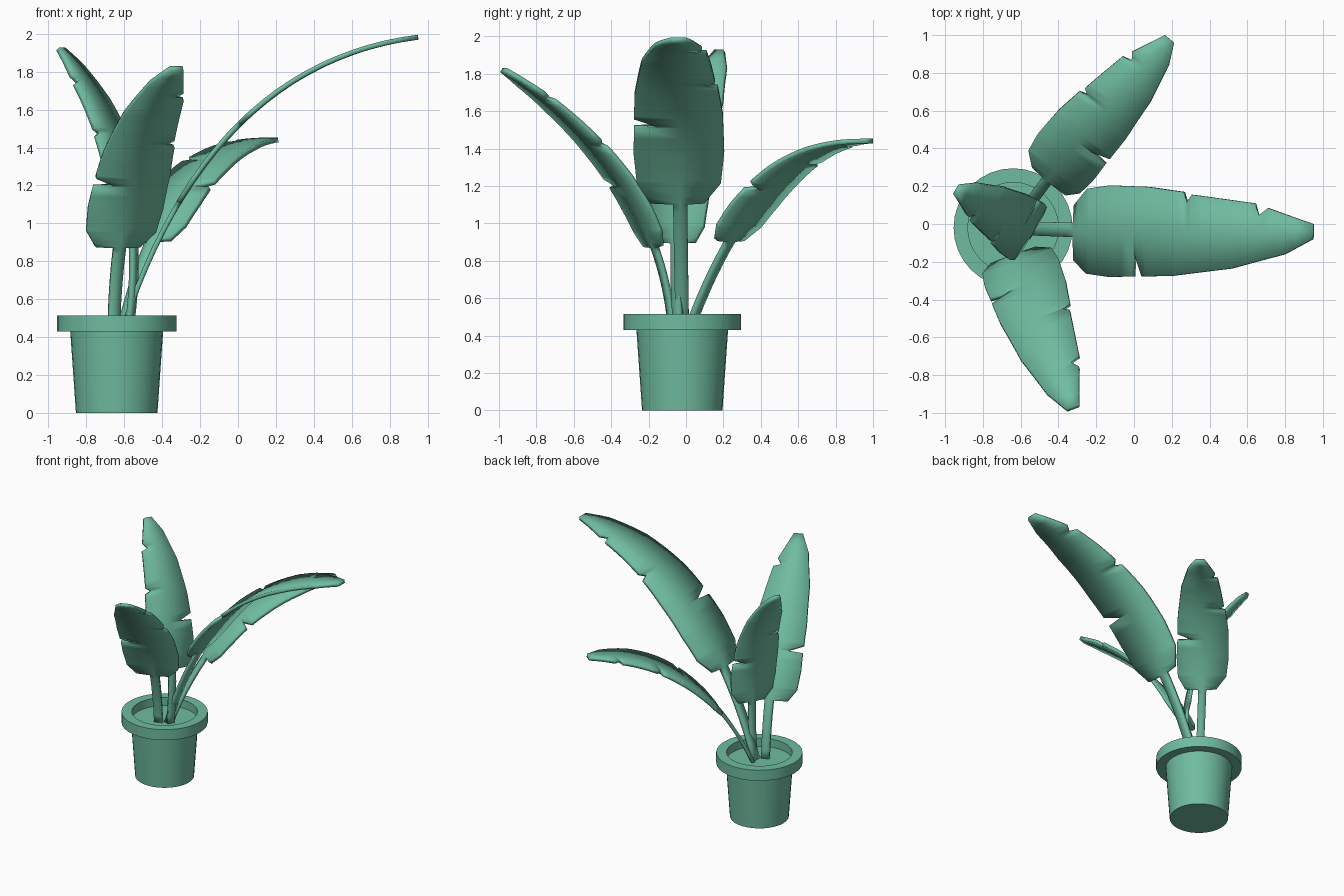
import bpy, bmesh, math
from mathutils import Vector

if "Cube" in bpy.data.objects:
    bpy.data.objects.remove(bpy.data.objects["Cube"])

green = bpy.data.materials.new("green")
green.diffuse_color = (0.16, 0.50, 0.35, 1)
green.use_nodes = True
green.node_tree.nodes["Principled BSDF"].inputs["Base Color"].default_value = green.diffuse_color


def make_object(name, bm):
    bmesh.ops.recalc_face_normals(bm, faces=bm.faces)
    mesh = bpy.data.meshes.new(name)
    bm.to_mesh(mesh)
    bm.free()
    ob = bpy.data.objects.new(name, mesh)
    bpy.context.collection.objects.link(ob)
    mesh.materials.append(green)
    bpy.ops.object.select_all(action='DESELECT')
    ob.select_set(True)
    bpy.context.view_layer.objects.active = ob
    bpy.ops.object.shade_smooth_by_angle(angle=math.radians(30))
    return ob


def lathe(name, profile, centre, sides=32):
    bm = bmesh.new()
    pts = [bm.verts.new((centre[0] + r, centre[1], z)) for r, z in profile]
    edges = [bm.edges.new(pair) for pair in zip(pts, pts[1:])]
    bmesh.ops.spin(bm, geom=pts + edges, cent=(*centre, 0), axis=(0, 0, 1),
                   angle=2 * math.pi, steps=sides, use_duplicate=False)
    bmesh.ops.remove_doubles(bm, verts=bm.verts, dist=0.0005)
    return make_object(name, bm)


# Half-outlines of a leaf with its stalk: (position along curve, half width)
STALK = [(0, 0.036), (0.271, 0.038)]
LEFT = STALK + [(0.274, 0.13), (0.327, 0.22), (0.413, 0.24), (0.54, 0.235),
                (0.651, 0.21), (0.662, 0.15), (0.679, 0.195), (0.76, 0.175),
                (0.853, 0.15), (0.8627, 0.085), (0.8875, 0.125), (1, 0.04)]
RIGHT = STALK + [(0.274, 0.16), (0.327, 0.23), (0.413, 0.245), (0.494, 0.24),
                 (0.498, 0.11), (0.526, 0.24), (0.62, 0.235), (0.792, 0.195),
                 (0.931, 0.12), (1, 0.04)]


def width_at(outline, t):
    for (t0, w0), (t1, w1) in zip(outline, outline[1:]):
        if t <= t1:
            return w0 + (w1 - w0) * (t - t0) / (t1 - t0)
    return outline[-1][1]


def leaf(name, root, bend, tip, scale):
    root, bend, tip = Vector(root), Vector(bend), Vector(tip)
    d = tip - root
    side = Vector((-d.y, d.x, 0)).normalized() * scale
    stations = sorted({t for t, w in LEFT + RIGHT} | {i / 24 for i in range(25)})
    bm = bmesh.new()
    rows = []
    for t in stations:
        c = root * (1 - t) ** 2 + bend * 2 * t * (1 - t) + tip * t * t
        offsets = (width_at(LEFT, t), 0, -width_at(RIGHT, t))
        rows.append([bm.verts.new(c + side * w) for w in offsets])
    for a, b in zip(rows, rows[1:]):
        for i in range(2):
            bm.faces.new((a[i], a[i + 1], b[i + 1], b[i]))
    ob = make_object(name, bm)
    solid = ob.modifiers.new("thickness", 'SOLIDIFY')
    solid.thickness = 0.026
    solid.offset = 0
    # keep the thickness above the smoothing step so rim edges stay sharp
    bpy.ops.object.modifier_move_to_index(modifier=solid.name, index=0)
    return ob


# Tapered pot with a thick rim and soil inside
lathe("pot", [(0, 0), (0.215, 0), (0.245, 0.43), (0.315, 0.43), (0.315, 0.515),
              (0.24, 0.515), (0.24, 0.45), (0, 0.45)], (-0.64, -0.02))

# Four arching leaves
leaf("leaf_right", (-0.61, -0.02, 0.44), (-0.15, -0.045, 1.84), (0.95, -0.04, 1.982), 1.0)
leaf("leaf_back", (-0.61, 0.02, 0.44), (-0.37, 0.39, 1.44), (0.188, 0.98, 1.44), 0.79)
leaf("leaf_front", (-0.655, -0.075, 0.44), (-0.64, -0.144, 1.28), (-0.323, -0.975, 1.82), 0.86)
leaf("leaf_left", (-0.575, -0.04, 0.44), (-0.45, -0.11, 1.31), (-0.935, 0.18, 1.92), 0.72)
